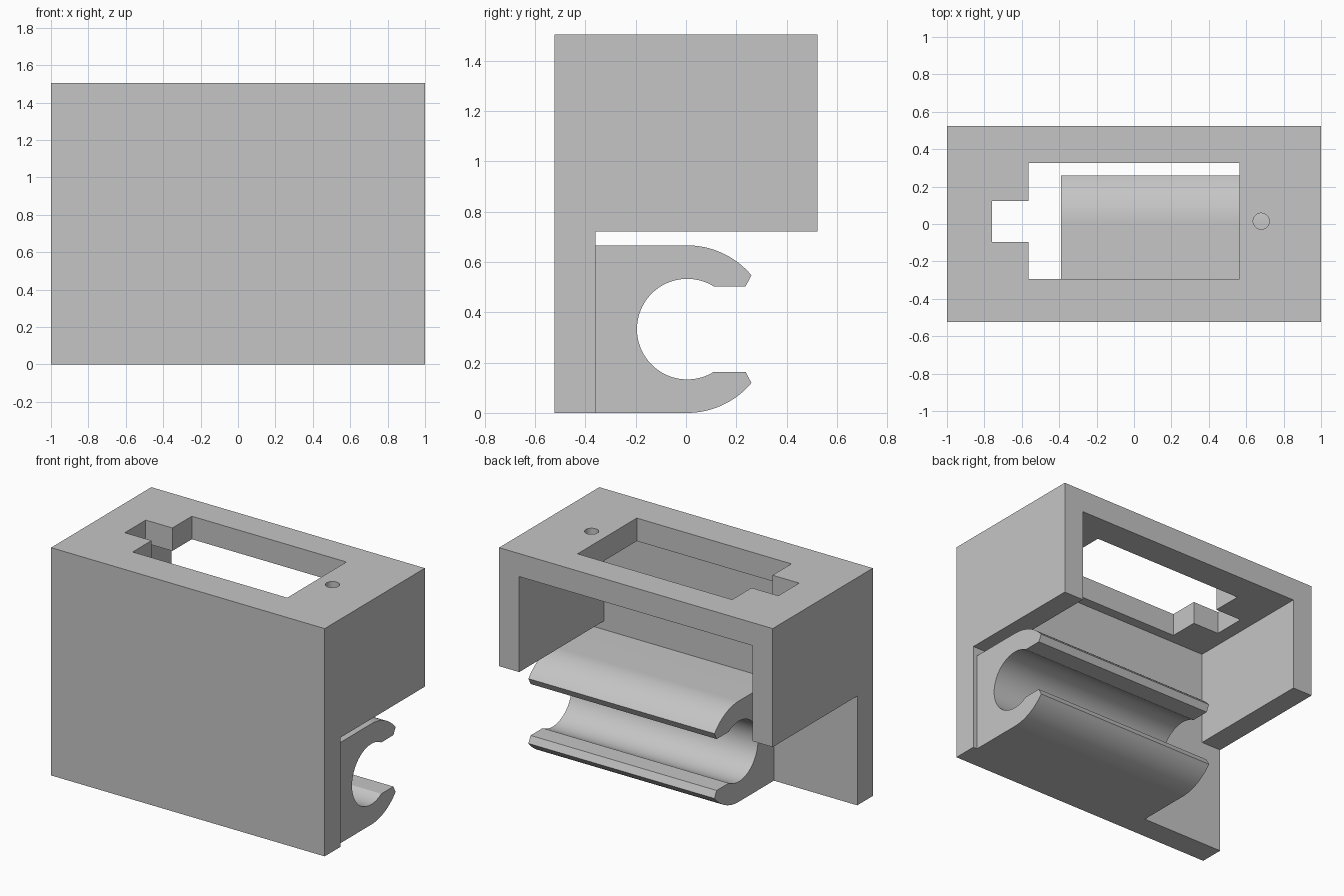
import bpy
import bmesh
import math

default = bpy.data.objects.get("Cube")
if default:
    bpy.data.objects.remove(default, do_unlink=True)

grey = bpy.data.materials.new("plain grey")
grey.use_nodes = True
colour = (0.56, 0.56, 0.56, 1)
grey.diffuse_color = colour
grey.node_tree.nodes["Principled BSDF"].inputs["Base Color"].default_value = colour


def prism(name, points, start, end, axis):
    """Extrude a 2D outline along x (outline is y, z) or along z (outline is x, y)."""
    def place(p, d):
        return (d, p[0], p[1]) if axis == "x" else (p[0], p[1], d)
    bm = bmesh.new()
    face = bm.faces.new([bm.verts.new(place(p, start)) for p in points])
    grown = bmesh.ops.extrude_face_region(bm, geom=[face], use_keep_orig=True)
    shift = place((0, 0), end - start)
    verts = [g for g in grown["geom"] if isinstance(g, bmesh.types.BMVert)]
    bmesh.ops.translate(bm, verts=verts, vec=shift)
    bmesh.ops.recalc_face_normals(bm, faces=bm.faces)
    mesh = bpy.data.meshes.new(name)
    bm.to_mesh(mesh)
    bm.free()
    mesh.materials.append(grey)
    obj = bpy.data.objects.new(name, mesh)
    bpy.context.collection.objects.link(obj)
    return obj


def activate(obj):
    bpy.ops.object.select_all(action="DESELECT")
    obj.select_set(True)
    bpy.context.view_layer.objects.active = obj


def cut(obj, cutter):
    cutter.hide_render = True
    mod = obj.modifiers.new("cut", "BOOLEAN")
    mod.operation = "DIFFERENCE"
    mod.solver = "EXACT"
    mod.object = cutter
    activate(obj)
    bpy.ops.object.modifier_apply(modifier=mod.name)
    bpy.data.objects.remove(cutter, do_unlink=True)


def arc(cy, cz, r, a0, a1, n):
    angles = [math.radians(a0 + (a1 - a0) * i / n) for i in range(n + 1)]
    return [(cy + r * math.cos(a), cz + r * math.sin(a)) for a in angles]


DEPTH, TOP, SHELF = 0.523, 1.505, 0.722
PLATE_BACK = -0.36

# Housing: front plate and upper box in one side profile
housing = prism("housing", [(-DEPTH, 0), (PLATE_BACK, 0), (PLATE_BACK, SHELF),
                            (DEPTH, SHELF), (DEPTH, TOP), (-DEPTH, TOP)], -1, 1, "x")

# Cavity open to the back and below
cut(housing, prism("cavity_cutter", [(PLATE_BACK, 0.6), (0.7, 0.6), (0.7, 1.353),
                                     (PLATE_BACK, 1.353)], -0.853, 0.853, "x"))

# Slot with side notch through the top
cut(housing, prism("slot_cutter", [(-0.565, -0.293), (0.565, -0.293), (0.565, 0.325),
                                   (-0.565, 0.325), (-0.565, 0.122), (-0.76, 0.122),
                                   (-0.76, -0.096), (-0.565, -0.096)], 1.2, 1.7, "z"))

# Small screw hole beside the slot
cut(housing, prism("hole_cutter", arc(0.68, 0.015, 0.043, 0, 348.75, 31), 1.2, 1.7, "z"))

# Open tube clip behind the front plate
CY, CZ, R_OUT, R_IN = 0.005, 0.333, 0.333, 0.2
outline = [(PLATE_BACK, 0)]
outline += arc(CY, CZ, R_OUT, -90, -40, 16)
outline += [(0.237, CZ - 0.17)]
outline += arc(CY, CZ, R_IN, -58, -302, 56)
outline += [(0.237, CZ + 0.17)]
outline += arc(CY, CZ, R_OUT, 40, 90, 16)
outline += [(PLATE_BACK, 2 * CZ)]
clip = prism("tube_clip", outline, -0.39, 0.97, "x")

for part in (housing, clip):
    activate(part)
    bpy.ops.object.shade_smooth_by_angle(angle=math.radians(25))
